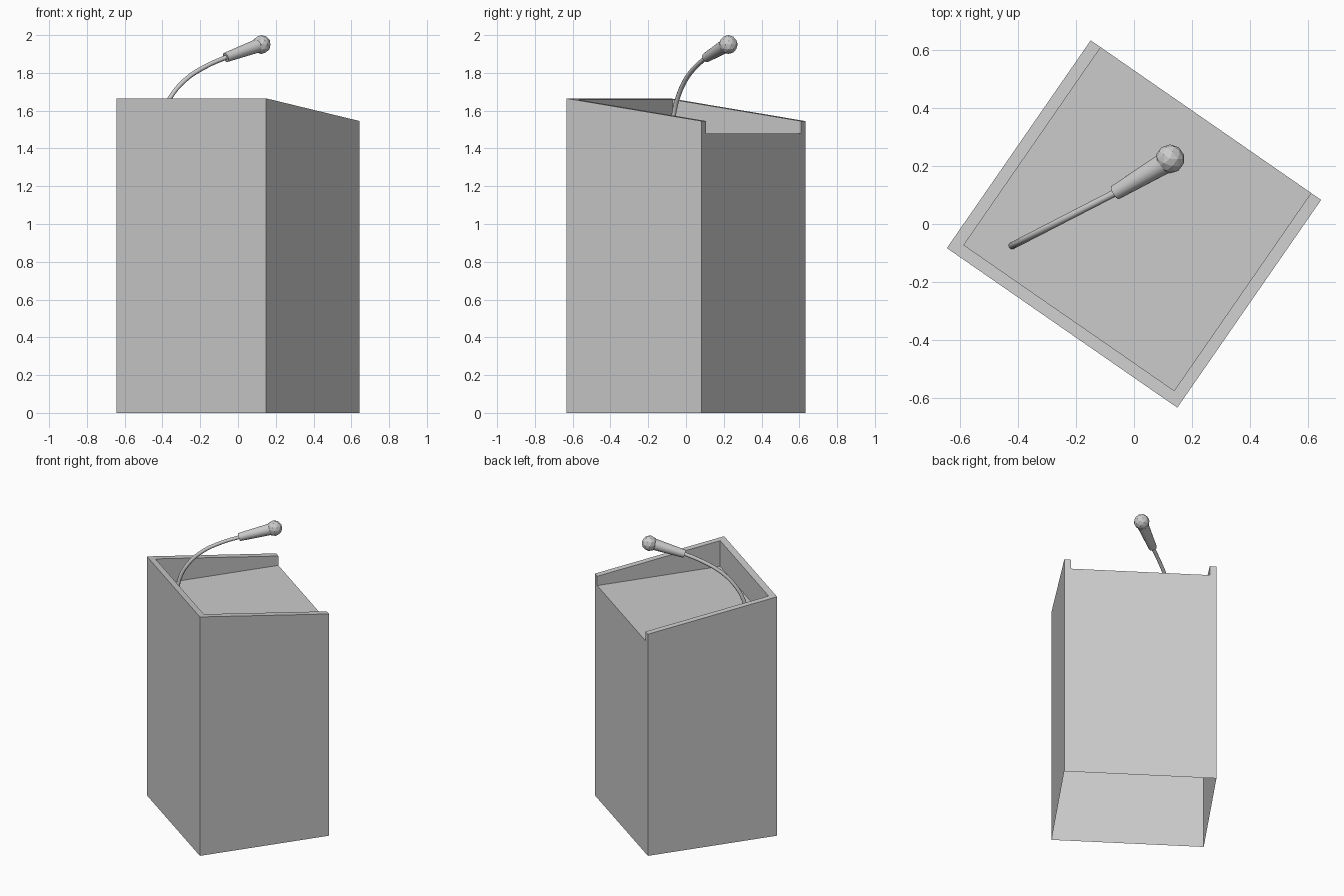
import bpy, bmesh, math
from mathutils import Vector, Matrix

if "Cube" in bpy.data.objects:
    bpy.data.objects.remove(bpy.data.objects["Cube"])

W, D, WALL = 0.965, 0.87, 0.042
HIGH, LOW, DESK = 1.665, 1.545, 1.48
rot = Matrix.Rotation(math.radians(-34.7), 4, 'Z')


def link(name, data):
    ob = bpy.data.objects.new(name, data)
    bpy.context.collection.objects.link(ob)
    return ob


# lectern body: open-bottomed shell, sloped rim on three sides, flat sunken desk
bm = bmesh.new()
w, d = W / 2, D / 2
wi, di = w - WALL, d - WALL
slope = lambda y: HIGH + (LOW - HIGH) * (y + d) / D


def ring(hw, y0, y1, height):
    return [bm.verts.new((x, y, height(y)))
            for x, y in ((-hw, y0), (hw, y0), (hw, y1), (-hw, y1))]


base = ring(w, -d, d, lambda y: 0)
outer = ring(w, -d, d, slope)
inner = ring(wi, -di, d, slope)
desk = ring(wi, -di, d, lambda y: DESK)
for i, j in ((0, 1), (1, 2), (3, 0)):
    bm.faces.new((base[i], base[j], outer[j], outer[i]))
    bm.faces.new((outer[i], outer[j], inner[j], inner[i]))
    bm.faces.new((inner[i], inner[j], desk[j], desk[i]))
bm.faces.new(desk)
bm.faces.new((base[2], base[3], outer[3], inner[3], desk[3], desk[2], inner[2], outer[2]))
bm.transform(rot)
me = bpy.data.meshes.new("lectern_body")
bm.to_mesh(me)
bm.free()
link("lectern_body", me)

# gooseneck: bent tube rising from the desk
path = [(-0.42, 1.48), (-0.40, 1.58), (-0.36, 1.667), (-0.28, 1.762),
        (-0.175, 1.832), (-0.05, 1.888)]
cu = bpy.data.curves.new("microphone_neck", 'CURVE')
cu.dimensions = '3D'
cu.bevel_depth = 0.0125
cu.bevel_resolution = 2
cu.resolution_u = 4
cu.use_fill_caps = True
sp = cu.splines.new('BEZIER')
sp.bezier_points.add(len(path) - 1)
for p, (x, z) in zip(sp.bezier_points, path):
    p.co = (x, -0.075 + (x + 0.42) * 0.514, z)
    p.handle_left_type = p.handle_right_type = 'AUTO'
link("microphone_neck", cu)

# microphone handle: tapered cylinder along the neck's end direction
a, b = Vector((-0.065, 0.108, 1.882)), Vector((0.108, 0.211, 1.945))
bpy.ops.mesh.primitive_cone_add(vertices=16, radius1=0.026, radius2=0.037,
                                depth=(b - a).length, location=(a + b) / 2,
                                rotation=(b - a).to_track_quat('Z', 'Y').to_euler())
handle = bpy.context.object
handle.name = "microphone_handle"
bpy.ops.object.shade_smooth_by_angle()

# microphone head: faceted ball
bpy.ops.mesh.primitive_ico_sphere_add(subdivisions=2, radius=0.05,
                                      location=(0.124, 0.224, 1.95))
bpy.context.object.name = "microphone_head"
